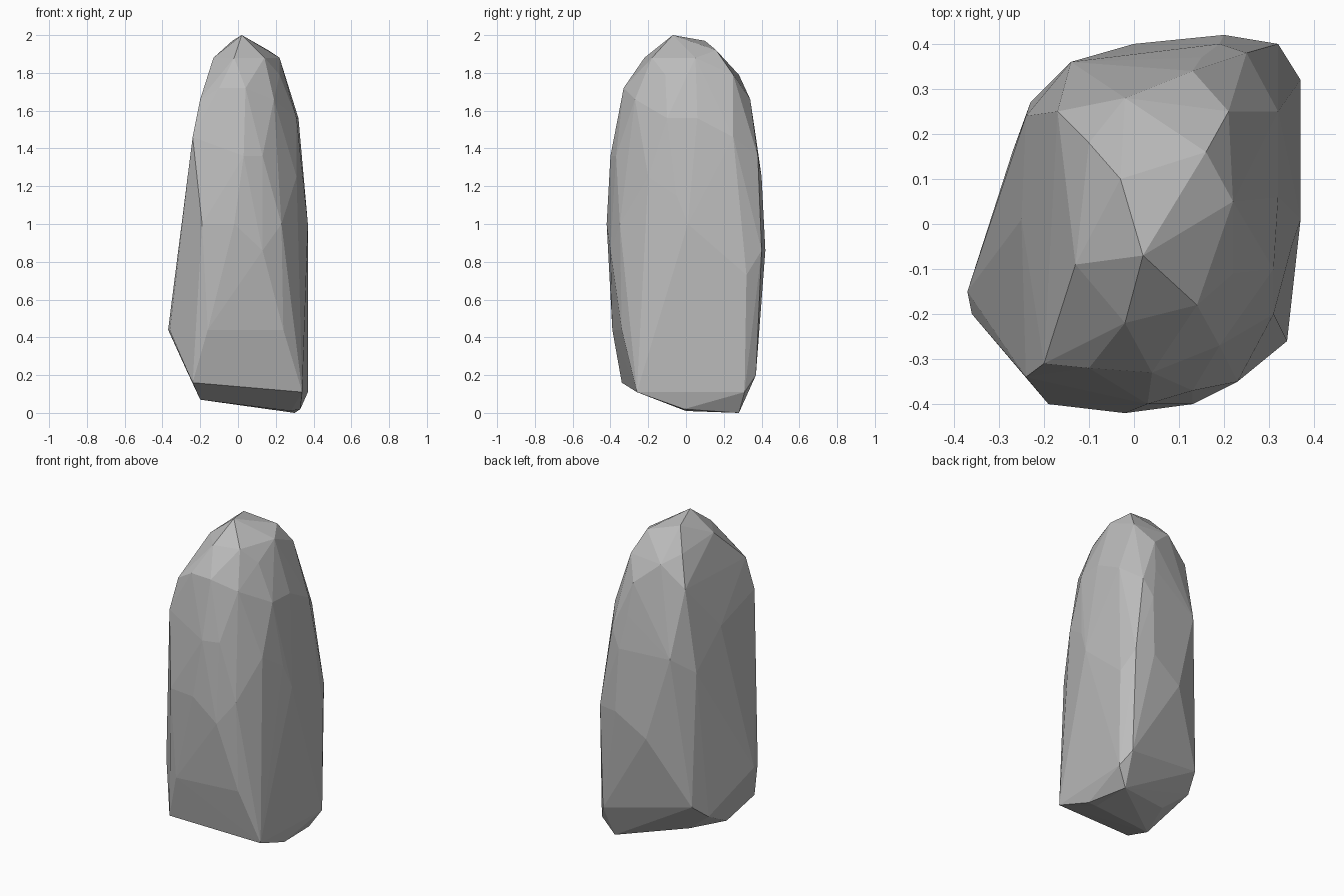
import bpy
import bmesh

# Remove the default cube
default_cube = bpy.data.objects.get("Cube")
if default_cube:
    bpy.data.objects.remove(default_cube, do_unlink=True)


def flat_material(name, colour):
    material = bpy.data.materials.new(name)
    material.use_nodes = True
    material.diffuse_color = colour
    shader = material.node_tree.nodes["Principled BSDF"]
    shader.inputs["Base Color"].default_value = colour
    shader.inputs["Roughness"].default_value = 0.9
    return material


def section(height, *outline):
    """Chiselled corners of the stone at one height, in hundredths of a unit."""
    return [(x, y, height) for x, y in outline]


# Slanted underside, rising towards the front and the right
underside = [(30, 28, 0), (33, -1, 2), (28, 0, 1), (-20, -12, 7), (-11, 12, 9),
             (34, -26, 11), (37, 31, 11), (-24, -34, 16), (32, 37, 20),
             (-27, 16, 22), (-23, 27, 31)]

# Broad lower body
lower_body = (
    section(44, (-37, -15), (-36, -20), (-16, -39), (24, -34))
    + section(73, (37, 32), (0, 40))
    + section(86, (13, -40), (32, 40), (20, 42))
    + section(100, (-19, -40), (-2, -42), (23, -35), (37, 1))
)

# Tapering upper body
upper_body = (
    section(115, (35, -5), (-24, 24))
    + section(125, (31, -20), (19, 40), (-14, 36))
    + section(136, (3, -40), (13, -37), (-25, 1), (25, 38))
    + section(146, (-24, -34), (32, 25), (15, 37))
    + section(156, (31, -10), (32, 6))
    + section(166, (19, -27), (-20, -31), (13, 34), (-17, 25))
)

# Blunt crown and its off-centre peak
crown = (
    section(172, (-10, -32), (4, -33))
    + section(179, (22, -11), (21, 25), (-2, 28))
    + section(188, (-13, -9), (-2, -22), (14, -18), (22, 5))
    + [(-10, 18, 184), (16, 16, 192), (-3, 10, 197), (2, -7, 200)]
)

# Wrap the corners in one faceted skin
bm = bmesh.new()
for corner in underside + lower_body + upper_body + crown:
    bm.verts.new([value / 100 for value in corner])
hull = bmesh.ops.convex_hull(bm, input=bm.verts[:], use_existing_faces=False)
buried = {v for v in hull["geom_interior"] + hull["geom_unused"]
          if isinstance(v, bmesh.types.BMVert)}
bmesh.ops.delete(bm, geom=list(buried), context="VERTS")
bmesh.ops.recalc_face_normals(bm, faces=bm.faces[:])
for face in bm.faces:
    face.smooth = False

mesh = bpy.data.meshes.new("standing_stone")
bm.to_mesh(mesh)
bm.free()
mesh.materials.append(flat_material("stone_grey", (0.5, 0.5, 0.5, 1)))
stone = bpy.data.objects.new("standing_stone", mesh)
bpy.context.collection.objects.link(stone)
